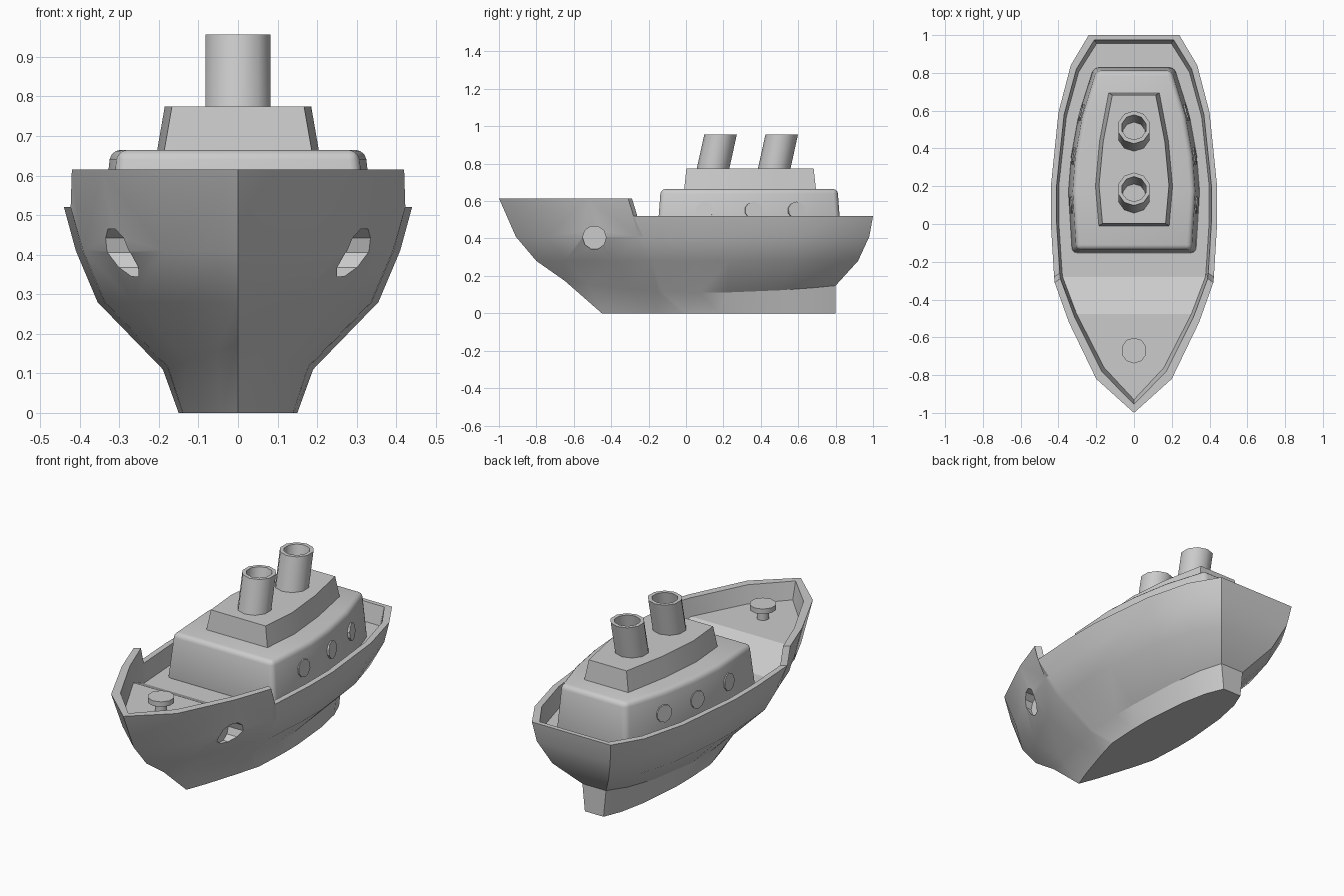
import bpy, bmesh, math
from mathutils import Matrix, Vector

if "Cube" in bpy.data.objects:
    bpy.data.objects.remove(bpy.data.objects["Cube"])

grey = bpy.data.materials.new("plain grey")
grey.use_nodes = True
COLOUR = (0.6, 0.6, 0.6, 1)
grey.diffuse_color = COLOUR
grey.node_tree.nodes["Principled BSDF"].inputs["Base Color"].default_value = COLOUR


def finish(name, bm):
    """Turn a bmesh into a named grey object and make it active."""
    bmesh.ops.remove_doubles(bm, verts=bm.verts, dist=1e-5)
    bmesh.ops.recalc_face_normals(bm, faces=bm.faces)
    mesh = bpy.data.meshes.new(name)
    bm.to_mesh(mesh)
    bm.free()
    mesh.materials.append(grey)
    obj = bpy.data.objects.new(name, mesh)
    bpy.context.collection.objects.link(obj)
    bpy.ops.object.select_all(action='DESELECT')
    obj.select_set(True)
    bpy.context.view_layer.objects.active = obj
    return obj


def smooth(angle=30):
    bpy.ops.object.shade_smooth_by_angle(angle=math.radians(angle))


def bridge(bm, rings):
    for a, b in zip(rings, rings[1:]):
        n = len(a)
        for i in range(n):
            j = (i + 1) % n
            bm.faces.new((a[i], a[j], b[j], b[i]))


def loft(name, half_rings):
    """Mirror each half outline into a ring, join the rings, cap with strips."""
    bm = bmesh.new()
    rings = []
    for half in half_rings:
        pts = half + [(-x, y, z) for x, y, z in reversed(half)]
        rings.append([bm.verts.new(p) for p in pts])
    bridge(bm, rings)
    for ring in (rings[0], rings[-1]):
        n = len(ring)
        for i in range(n // 2 - 1):
            bm.faces.new((ring[i], ring[i + 1], ring[n - 2 - i], ring[n - 1 - i]))
    return finish(name, bm)


def turned(name, profile, centre, sides=10):
    """Round part from (radius, z) pairs; centre(z) gives its y position."""
    bm = bmesh.new()
    rings = []
    for r, z in profile:
        angles = [math.tau * (i + 0.5) / sides for i in range(sides)]
        rings.append([bm.verts.new((r * math.cos(a), centre(z) + r * math.sin(a), z))
                      for a in angles])
    bridge(bm, rings)
    bm.faces.new(rings[0])
    bm.faces.new(rings[-1])
    obj = finish(name, bm)
    smooth(40)
    return obj


def cylinder(name, radius, depth, matrix):
    bm = bmesh.new()
    bmesh.ops.create_cone(bm, cap_ends=True, segments=10, radius1=radius,
                          radius2=radius, depth=depth, matrix=matrix)
    return finish(name, bm)


# Hull: half outline of the rail, bow to stern
RAIL = [(0, -1), (0.2, -0.82), (0.345, -0.52), (0.42, -0.31), (0.423, -0.28),
        (0.44, 0), (0.44, 0.2), (0.4, 0.59), (0.335, 0.84), (0.24, 1)]


def level(z, width, bow, stern, power=1.0, bow_rise=0, stern_rise=0):
    ring = []
    for x, y in RAIL:
        rise = (bow_rise if y < 0 else stern_rise) * y * y
        ring.append((width * (x / 0.44) ** power,
                     bow + (stern - bow) * (y + 1) / 2, z + rise))
    return ring


def rail_z(y):
    return 0.615 if y < -0.3 else 0.52


def deck_z(y):
    return 0.52 if y < -0.5 else 0.42


def inset(dx, bow, stern, height):
    return [(max(0, x - dx), bow + (stern - bow) * (y + 1) / 2, height(y)) for x, y in RAIL]


hull = loft("hull", [
    level(0, 0.15, -0.45, 0.8, 1.6),
    level(0.11, 0.19, -0.65, 0.8, 1.6, 0.065, 0.038),
    level(0.28, 0.355, -0.8, 0.92, 1.2),
    level(0.41, 0.41, -0.91, 0.98),
    inset(0, -1, 1, rail_z),
    inset(0.03, -0.955, 0.975, rail_z),
    inset(0.042, -0.93, 0.955, deck_z)])

# Anchor recesses in both sides of the bow
for side in (-1, 1):
    place = Matrix.Translation((side * 0.39, -0.49, 0.405)) @ Matrix.Rotation(math.pi / 2, 4, 'Y')
    cutter = cylinder("anchor_recess_cutter", 0.063, 0.3, place)
    cutter.hide_render = True
    bpy.context.view_layer.objects.active = hull
    cut = hull.modifiers.new("recess", 'BOOLEAN')
    cut.operation = 'DIFFERENCE'
    cut.solver = 'EXACT'
    cut.object = cutter
    bpy.ops.object.modifier_apply(modifier=cut.name)
    bpy.data.objects.remove(cutter)
hull.select_set(True)
bpy.context.view_layer.objects.active = hull
smooth(23.5)

# Main cabin with softened edges
CABIN = [(0.33, -0.155), (0.35, 0.17), (0.335, 0.36), (0.295, 0.58), (0.215, 0.83)]
cabin = loft("cabin", [[(x, y, 0.4) for x, y in CABIN],
                       [(x * 0.92, 0.34 + (y - 0.34) * 0.96, 0.665) for x, y in CABIN]])
soft = cabin.modifiers.new("soft edges", 'BEVEL')
soft.width = 0.025
soft.segments = 3
soft.angle_limit = math.radians(40)
bpy.ops.object.modifier_apply(modifier=soft.name)
smooth(35)

# Portholes along both cabin sides
for y in (0.1, 0.36, 0.59):
    for (xa, ya), (xb, yb) in zip(CABIN, CABIN[1:]):
        if ya <= y < yb:
            x = (xa + (xb - xa) * (y - ya) / (yb - ya)) * 0.955
            normal = Vector((yb - ya, xa - xb, 0.1 * (yb - ya))).normalized()
    for side in (-1, 1):
        out = Vector((side * normal.x, normal.y, normal.z))
        place = Matrix.Translation((side * x, y, 0.55)) @ out.to_track_quat('Z', 'Y').to_matrix().to_4x4()
        cylinder("porthole", 0.047, 0.012, place)
        smooth()

# Upper deckhouse
HOUSE = [(0.187, -0.01), (0.205, 0.2), (0.183, 0.44), (0.135, 0.695)]
loft("upper_house", [[(x, y, 0.66) for x, y in HOUSE],
                     [(x - 0.02, 0.34 + (y - 0.34) * 0.965, 0.775) for x, y in HOUSE]])
smooth()

# Raked hollow funnels
for name, top in (("front_funnel", 0.185), ("rear_funnel", 0.512)):
    turned(name, [(0.087, 0.75), (0.087, 0.957), (0.066, 0.957), (0.062, 0.8)],
           lambda z, top=top: top - 0.22 * (0.957 - z))

# Mushroom bollard on the foredeck
turned("bollard", [(0.032, 0.5), (0.032, 0.565), (0.068, 0.572), (0.068, 0.6)],
       lambda z: -0.67)
